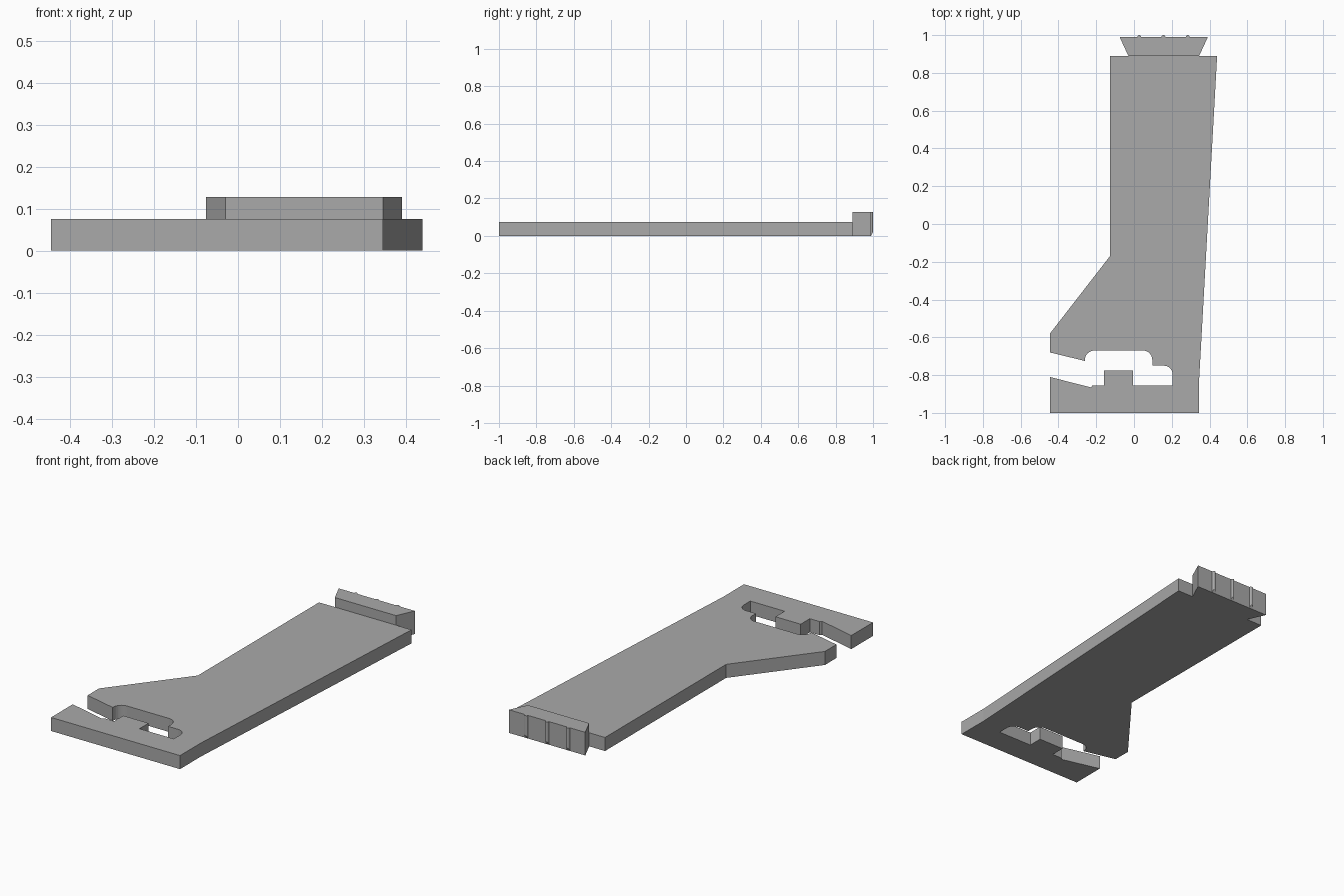
import bpy
import bmesh
from math import cos, sin, pi, radians

cube = bpy.data.objects.get("Cube")
if cube:
    bpy.data.objects.remove(cube, do_unlink=True)

grey = bpy.data.materials.new("plain grey")
grey.use_nodes = True
colour = (0.40, 0.40, 0.40, 1)
grey.diffuse_color = colour
grey.node_tree.nodes["Principled BSDF"].inputs["Base Color"].default_value = colour


def arc(cx, cy, r, start, end, steps=8):
    """Points along a circular arc, angles in degrees."""
    angles = [radians(start + (end - start) * i / steps) for i in range(steps + 1)]
    return [(cx + r * cos(a), cy + r * sin(a)) for a in angles]


def extrude_outline(name, outline, z0, z1):
    """Upright solid with the given plan outline."""
    bm = bmesh.new()
    base = bm.faces.new([bm.verts.new((x, y, z0)) for x, y in outline])
    top = bmesh.ops.extrude_face_region(bm, geom=[base])["geom"]
    verts = [v for v in top if isinstance(v, bmesh.types.BMVert)]
    bmesh.ops.translate(bm, verts=verts, vec=(0, 0, z1 - z0))
    bmesh.ops.recalc_face_normals(bm, faces=bm.faces)
    mesh = bpy.data.meshes.new(name)
    bm.to_mesh(mesh)
    bm.free()
    mesh.materials.append(grey)
    obj = bpy.data.objects.new(name, mesh)
    bpy.context.collection.objects.link(obj)
    return obj


# Flat plate with a flared foot and a stepped, round-cornered slot open to the side
slot_upper = (
    [(-0.445, -0.68), (-0.26, -0.725)]
    + arc(-0.21, -0.72, 0.05, 180, 90)
    + arc(0.047, -0.72, 0.05, 90, 0)
    + [(0.097, -0.75)]
    + arc(0.157, -0.798, 0.048, 90, 0)
)
slot_lower = [
    (0.205, -0.855), (-0.005, -0.855), (-0.005, -0.775), (-0.16, -0.775),
    (-0.16, -0.855), (-0.22, -0.855), (-0.228, -0.865), (-0.445, -0.81),
]
plate = (
    [(0.345, -1), (0.345, -0.82), (0.44, 0.89), (-0.127, 0.89), (-0.127, -0.17), (-0.445, -0.58)]
    + slot_upper + slot_lower + [(-0.445, -1)]
)
extrude_outline("plate", plate, 0, 0.075)

# Taller dovetail block at the end
dovetail = [(-0.03, 0.89), (0.345, 0.89), (0.391, 0.99), (-0.076, 0.99)]
extrude_outline("dovetail_block", dovetail, 0, 0.128)

# Half-round ribs on the end face, their lower ends sloping back into it
for i in range(3):
    x = 0.028 + i * 0.128
    rib = extrude_outline(f"end_rib_{i + 1}", arc(x, 0.99, 0.01, 0, 180), 0, 0.128)
    for v in rib.data.vertices:
        if v.co.z < 0.01:
            v.co.z = 2 * (v.co.y - 0.99)
